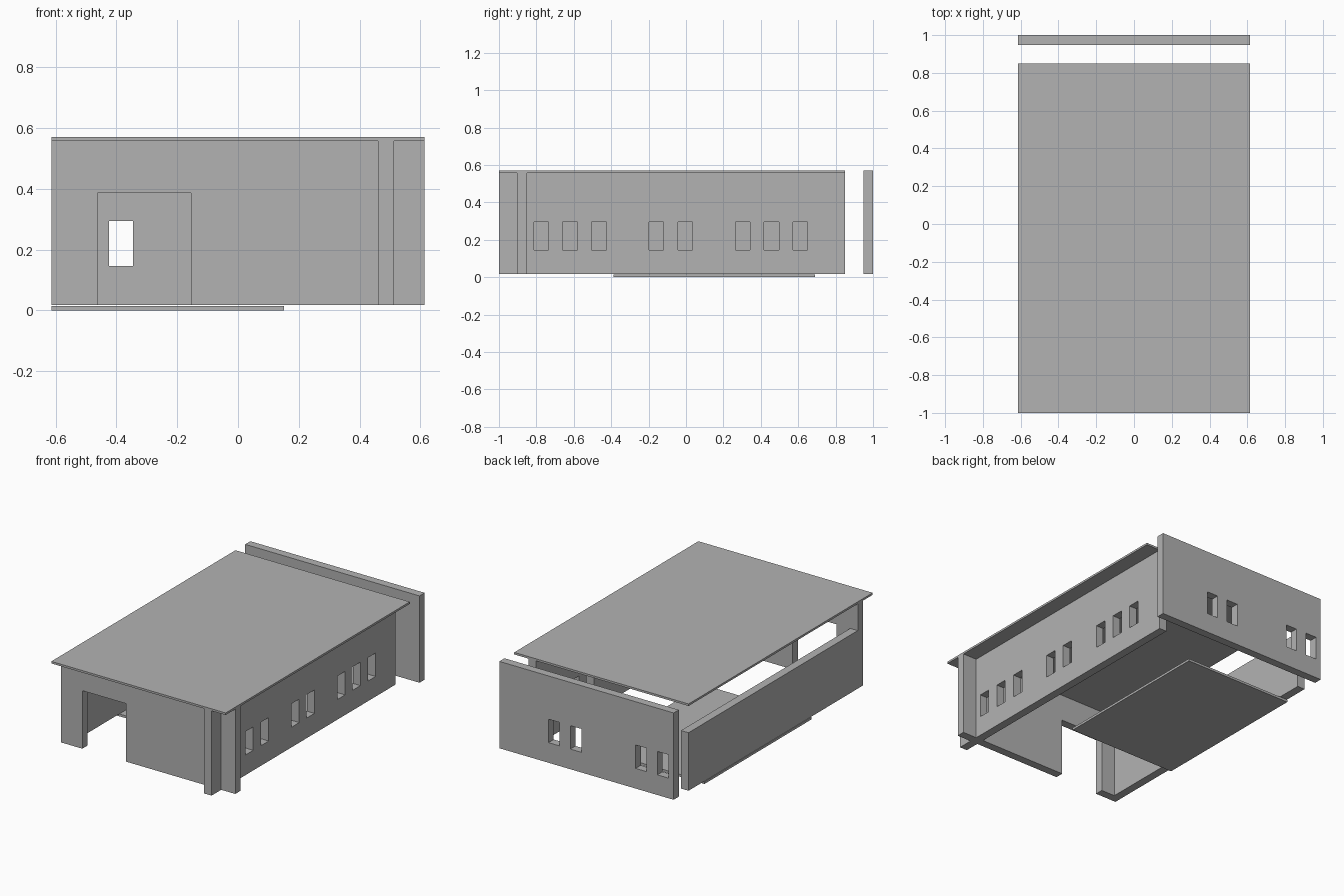
import bpy
import bmesh
from mathutils import Vector

cube = bpy.data.objects.get("Cube")
if cube:
    bpy.data.objects.remove(cube, do_unlink=True)

# Single plain grey for the whole building
grey = bpy.data.materials.new("plain_grey")
grey.use_nodes = True
colour = (0.448, 0.448, 0.448, 1)
grey.diffuse_color = colour
grey.node_tree.nodes["Principled BSDF"].inputs["Base Color"].default_value = colour

HALF = 0.613                     # half width of the building
BACK = 0.85                      # rear edge of roof and side walls
BASE, TOP, ROOF_TOP = 0.018, 0.557, 0.57
THICK = 0.053


def finish(name, bm):
    bmesh.ops.recalc_face_normals(bm, faces=bm.faces)
    mesh = bpy.data.meshes.new(name)
    bm.to_mesh(mesh)
    bm.free()
    mesh.materials.append(grey)
    obj = bpy.data.objects.new(name, mesh)
    bpy.context.collection.objects.link(obj)
    return obj


def panel(name, axis, span, height, offset, thick=THICK, holes=()):
    """Upright slab running along an axis, with rectangular openings (a0, a1, z0, z1)."""
    us = sorted({*span, *(u for h in holes for u in h[:2])})
    zs = sorted({*height, *(z for h in holes for z in h[2:])})
    bm = bmesh.new()

    def point(u, z):
        return (u, offset, z) if axis == "x" else (offset, u, z)

    for u0, u1 in zip(us, us[1:]):
        for z0, z1 in zip(zs, zs[1:]):
            u, z = (u0 + u1) / 2, (z0 + z1) / 2
            if any(a < u < b and c < z < d for a, b, c, d in holes):
                continue
            bm.faces.new([bm.verts.new(point(*p)) for p in
                          ((u0, z0), (u1, z0), (u1, z1), (u0, z1))])
    bmesh.ops.remove_doubles(bm, verts=bm.verts, dist=0.0001)
    grown = bmesh.ops.extrude_face_region(bm, geom=bm.faces[:], use_keep_orig=True)
    moved = [g for g in grown["geom"] if isinstance(g, bmesh.types.BMVert)]
    push = Vector((0, thick, 0) if axis == "x" else (thick, 0, 0))
    bmesh.ops.translate(bm, verts=moved, vec=push)
    return finish(name, bm)


def windows(centres):
    return [(c - 0.039, c + 0.039, 0.146, 0.295) for c in centres]


# Front wall with a doorway open to the ground
panel("front_wall", "x", (-HALF, HALF), (BASE, TOP), -0.903,
      holes=[(-0.463, -0.155, BASE, 0.387)])

# Long windowed wall, crossing the front wall and projecting past it
panel("windowed_side_wall", "y", (-1, BACK), (BASE, TOP), 0.461,
      holes=windows((-0.773, -0.62, -0.465, -0.158, -0.005, 0.303, 0.457, 0.61)))

# Lower plain wall on the opposite side
panel("low_side_wall", "y", (-0.903, BACK), (BASE, 0.387), -HALF)

# Back wall standing free behind the roof
panel("back_wall", "x", (-HALF, HALF), (BASE, ROOF_TOP), 0.948, thick=0.052,
      holes=windows((-0.538, -0.385, 0.075, 0.228)))

# Flat roof and partial floor slab
panel("roof", "x", (-HALF, HALF), (TOP, ROOF_TOP), -1, thick=1 + BACK)
panel("floor_slab", "x", (-HALF, 0.152), (0, 0.015), -0.387, thick=1.077)
